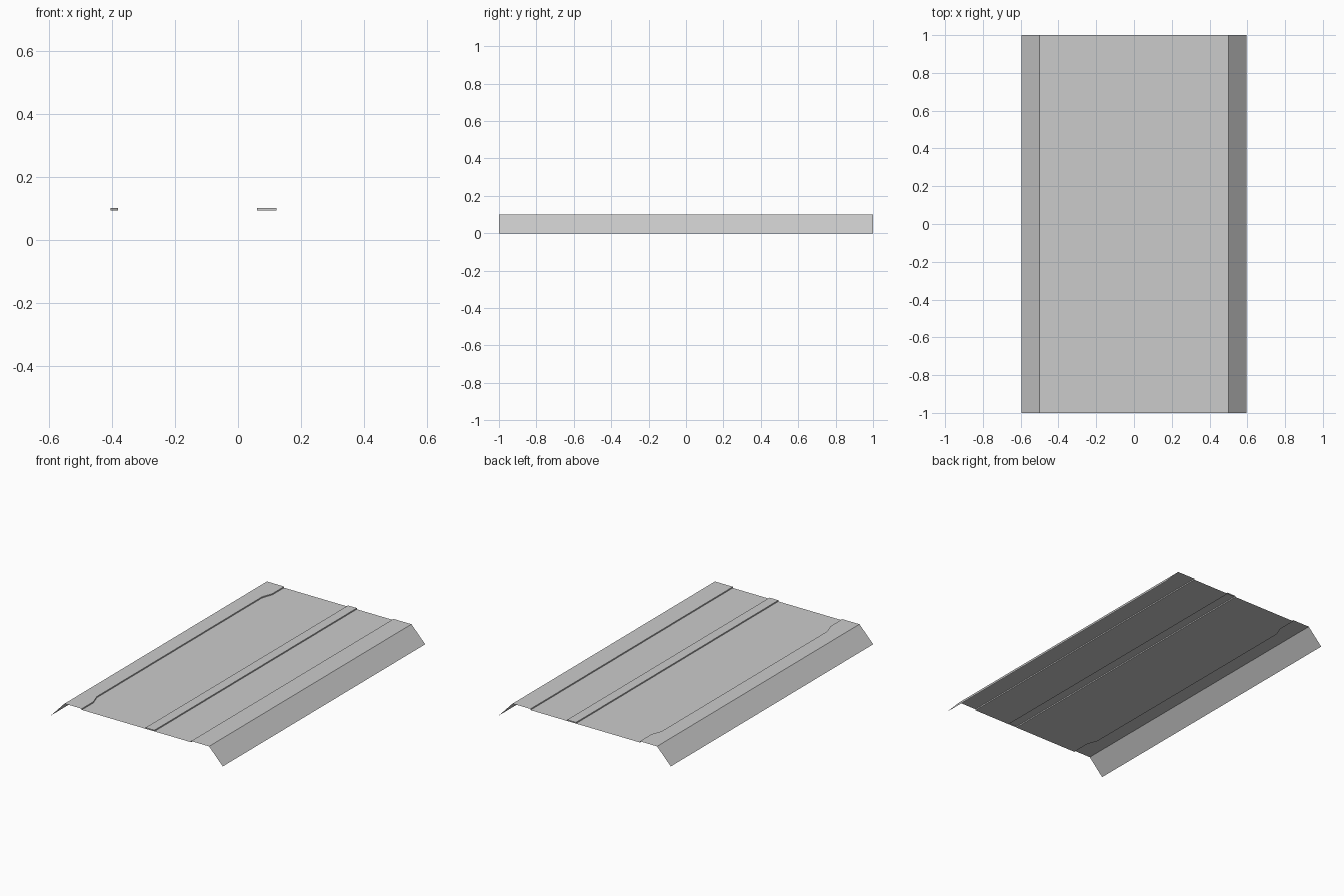
import bpy, bmesh

if "Cube" in bpy.data.objects:
    bpy.data.objects.remove(bpy.data.objects["Cube"])

HIGH, LOW = 0.1, 0.0925   # raised level and recessed panel level


def profile(edge_x):
    """Cross-section of the folded sheet, left to right."""
    return [(-0.595, 0), (-0.5, HIGH), (edge_x, HIGH), (edge_x, LOW),
            (0.061, LOW), (0.061, HIGH), (0.122, HIGH), (0.122, LOW),
            (0.376, LOW), (0.376, HIGH), (0.5, HIGH), (0.595, 0)]


# Stations along the length: (y, x of the left recess edge), mirrored in y
half = [(0.81, -0.405), (0.823, -0.403), (0.877, -0.383), (0.89, -0.381), (1.0, -0.381)]
stations = [(-y, x) for y, x in reversed(half)] + half

bm = bmesh.new()

# Folded roof sheet with sloping side flaps
rows = [[bm.verts.new((x, y, z)) for x, z in profile(ex)] for y, ex in stations]
for a, b in zip(rows, rows[1:]):
    for i in range(len(a) - 1):
        bm.faces.new((a[i], a[i + 1], b[i + 1], b[i]))

# End caps of the raised centre rib
front, back = rows[0], rows[-1]
bm.faces.new([front[i] for i in (4, 7, 6, 5)])
bm.faces.new([back[i] for i in (4, 5, 6, 7)])

mesh = bpy.data.meshes.new("roof_panel")
bm.to_mesh(mesh)
bm.free()
bpy.context.collection.objects.link(bpy.data.objects.new("roof_panel", mesh))
